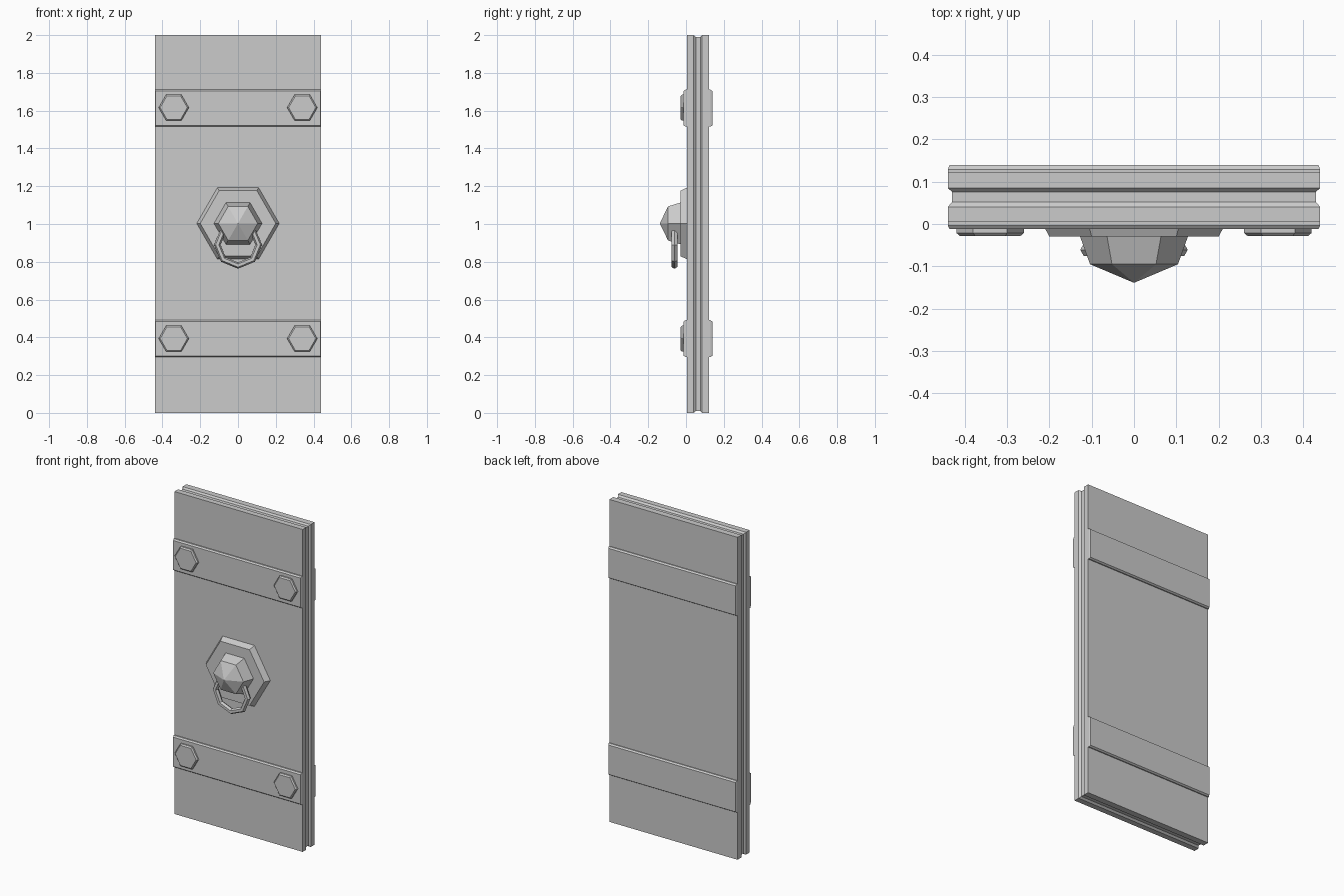
import bpy, bmesh, math

if "Cube" in bpy.data.objects:
    bpy.data.objects.remove(bpy.data.objects["Cube"])


def rect(hw, z0, z1):
    return [(-hw, z0), (hw, z0), (hw, z1), (-hw, z1)]


def hexagon(r, cx, cz):
    return [(cx + r * math.cos(i * math.pi / 3), cz + r * math.sin(i * math.pi / 3))
            for i in range(6)]


def loft(name, sections, tip=None):
    """Skin (y, outline) sections; optionally close the last one to a point."""
    bm = bmesh.new()
    loops = [[bm.verts.new((x, y, z)) for x, z in pts] for y, pts in sections]
    n = len(loops[0])
    for a, b in zip(loops, loops[1:]):
        for i in range(n):
            j = (i + 1) % n
            bm.faces.new((a[i], a[j], b[j], b[i]))
    bm.faces.new(loops[0])
    if tip:
        t = bm.verts.new(tip)
        for i in range(n):
            bm.faces.new((loops[-1][i], loops[-1][(i + 1) % n], t))
    else:
        bm.faces.new(loops[-1])
    bmesh.ops.recalc_face_normals(bm, faces=bm.faces[:])
    mesh = bpy.data.meshes.new(name)
    bm.to_mesh(mesh)
    bm.free()
    obj = bpy.data.objects.new(name, mesh)
    bpy.context.collection.objects.link(obj)
    return obj


# Door slab with a shallow groove round its edge
outer, inner = rect(0.44, 0, 2), rect(0.43, 0.01, 1.99)
loft("door_slab", [(0.005, outer), (0.04, outer), (0.052, inner),
                   (0.076, inner), (0.085, outer), (0.123, outer)])

# Reinforcing bands on both faces, and hexagonal bolts on the front
for label, z in (("lower", 0.393), ("upper", 1.613)):
    full, small = rect(0.44, z - 0.098, z + 0.098), rect(0.436, z - 0.091, z + 0.091)
    loft(label + "_front_band", [(0.01, full), (-0.003, full), (-0.012, small)])
    loft(label + "_back_band", [(0.118, full), (0.129, full), (0.139, small)])
    for side, x in (("left", -0.34), ("right", 0.34)):
        zb = z + (0.003 if label == "upper" else 0)
        loft(f"{label}_{side}_bolt", [(-0.01, hexagon(0.08, x, zb)),
                                      (-0.021, hexagon(0.08, x, zb)),
                                      (-0.028, hexagon(0.072, x, zb))])

# Handle: tapered back plate and faceted knob
loft("handle_plate", [(0.008, hexagon(0.22, 0, 1.003)), (-0.03, hexagon(0.2, 0, 1.003))])
loft("handle_knob", [(-0.028, hexagon(0.128, 0, 1.003)), (-0.095, hexagon(0.104, 0, 1.003))],
     tip=(0, -0.139, 1.003))

# Octagonal pull ring hanging from the knob
bpy.ops.mesh.primitive_torus_add(major_segments=8, minor_segments=6,
                                 major_radius=0.11, minor_radius=0.017,
                                 location=(0, -0.061, 0.89),
                                 rotation=(math.pi / 2, 0, 0))
bpy.context.object.name = "pull_ring"
